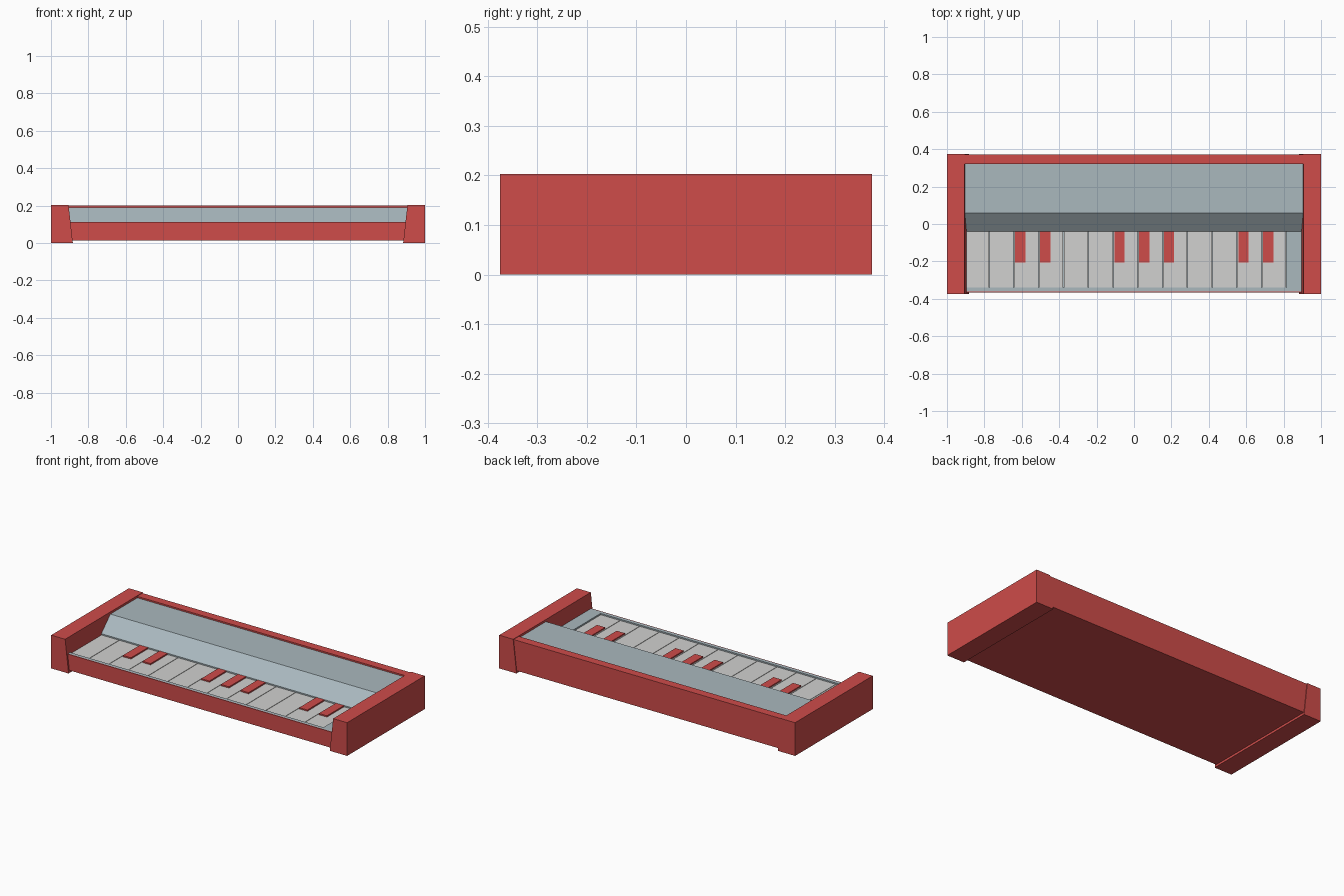
import bpy, bmesh

if "Cube" in bpy.data.objects:
    bpy.data.objects.remove(bpy.data.objects["Cube"])


def material(name, rgb):
    m = bpy.data.materials.new(name)
    m.diffuse_color = (*rgb, 1.0)
    m.use_nodes = True
    m.node_tree.nodes["Principled BSDF"].inputs["Base Color"].default_value = m.diffuse_color
    return m


RED = material("red casing", (0.62, 0.072, 0.068))
BLUE = material("blue grey panel", (0.40, 0.48, 0.515))
WHITE = material("pale grey key", (0.64, 0.64, 0.63))


def extrude(name, points, axis, a, b, mat):
    """Extrude a flat profile: (y, z) along x, or (x, z) along y."""
    def place(p, t):
        return (t, p[0], p[1]) if axis == "x" else (p[0], t, p[1])
    bm = bmesh.new()
    ends = [[bm.verts.new(place(p, t)) for p in points] for t in (a, b)]
    for ring in ends:
        bm.faces.new(ring)
    n = len(points)
    for i in range(n):
        j = (i + 1) % n
        bm.faces.new((ends[0][i], ends[0][j], ends[1][j], ends[1][i]))
    bmesh.ops.recalc_face_normals(bm, faces=bm.faces)
    me = bpy.data.meshes.new(name)
    bm.to_mesh(me)
    bm.free()
    me.materials.append(mat)
    ob = bpy.data.objects.new(name, me)
    bpy.context.collection.objects.link(ob)
    return ob


def box(name, x0, x1, y0, y1, z0, z1, mat):
    return extrude(name, [(y0, z0), (y1, z0), (y1, z1), (y0, z1)], "x", x0, x1, mat)


# Side cheeks with a sloping inner face
for side, s in (("left", -1), ("right", 1)):
    extrude(side + "_cheek",
            [(s * 1.0, 0), (s * 0.883, 0), (s * 0.906, 0.203), (s * 1.0, 0.203)],
            "y", -0.375, 0.375, RED)

# Casing: thin front wall, floor and tall back wall
W = 0.91
extrude("casing", [(-0.365, 0.015), (0.371, 0.015), (0.371, 0.2), (0.32, 0.2),
                   (0.32, 0.08), (-0.36, 0.08), (-0.36, 0.112), (-0.365, 0.112)],
        "x", -W, W, RED)

# Control panel: slope rising from the keys to a flat top
extrude("control_panel", [(-0.04, 0.08), (-0.04, 0.112), (0.06, 0.191),
                          (0.32, 0.191), (0.32, 0.08)], "x", -W, W, BLUE)

# Key bed, front lip and the strip beside the last key
KEY0, PITCH, COUNT = -0.907, 0.1325, 13
END = KEY0 + PITCH * COUNT
box("key_bed", -W, W, -0.36, -0.04, 0.08, 0.09, BLUE)
box("front_lip", -W, W, -0.36, -0.34, 0.09, 0.112, BLUE)
box("end_strip", END, W, -0.34, -0.04, 0.09, 0.112, BLUE)

# White keys with narrow gaps
for i in range(COUNT):
    x = KEY0 + i * PITCH
    box(f"white_key_{i + 1}", x + 0.0015, x + PITCH - 0.0015,
        -0.34, -0.04, 0.09, 0.104, WHITE)

# Raised red keys in groups of two and three
for i in (2, 3, 6, 7, 8, 11, 12):
    x = KEY0 + i * PITCH + 0.0345
    box(f"raised_key_{i}", x - 0.0275, x + 0.0275, -0.205, -0.04, 0.1, 0.112, RED)
